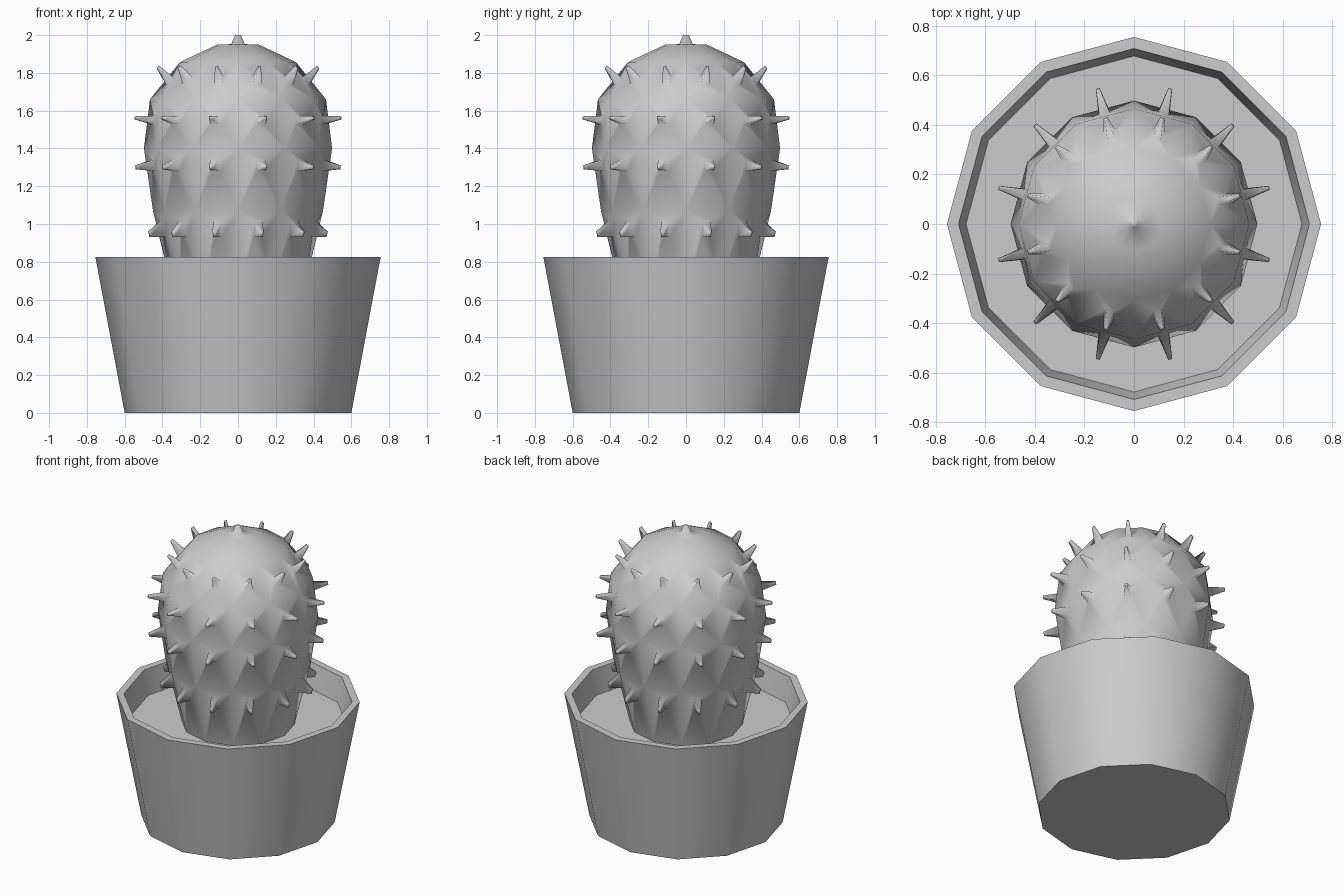
import bpy, bmesh, math
from mathutils import Vector

if "Cube" in bpy.data.objects:
    bpy.data.objects.remove(bpy.data.objects["Cube"])

SIDES = 12


def add_rings(bm, profile):
    """Revolve (radius, height) points; returns bands of faces and the rings."""
    rings = [[bm.verts.new((r * math.cos(i * math.tau / SIDES),
                            r * math.sin(i * math.tau / SIDES), z))
              for i in range(SIDES)] for r, z in profile]
    bands = []
    for a, b in zip(rings, rings[1:]):
        bands.append([bm.faces.new((a[i], a[(i + 1) % SIDES],
                                    b[(i + 1) % SIDES], b[i]))
                      for i in range(SIDES)])
    return bands, rings


def pull(bm, face, centre, scale_w, offset):
    """Extrude one face, shrinking it about its middle and moving it to centre + offset."""
    mid = face.calc_center_median()
    new = bmesh.ops.extrude_discrete_faces(bm, faces=[face])["faces"][0]
    for v in new.verts:
        v.co = centre + (v.co - mid) * scale_w + offset
    return new


def finish(bm, name, angle=None):
    mesh = bpy.data.meshes.new(name)
    bmesh.ops.recalc_face_normals(bm, faces=bm.faces)
    bm.to_mesh(mesh)
    bm.free()
    obj = bpy.data.objects.new(name, mesh)
    bpy.context.collection.objects.link(obj)
    bpy.ops.object.select_all(action='DESELECT')
    obj.select_set(True)
    bpy.context.view_layer.objects.active = obj
    if angle is None:
        bpy.ops.object.shade_smooth()
    else:
        bpy.ops.object.shade_smooth_by_angle(angle=math.radians(angle))
    return obj


# Pot with rim, inner wall and soil surface
bm = bmesh.new()
_, rings = add_rings(bm, [(0.60, 0), (0.755, 0.825), (0.708, 0.825), (0.678, 0.66)])
bm.faces.new(rings[0][::-1])
bm.faces.new(rings[-1])
finish(bm, "pot", 40)

# Cactus body
bm = bmesh.new()
bands, rings = add_rings(bm, [(0.35, 0.655), (0.45, 1.07), (0.498, 1.40),
                              (0.466, 1.66), (0.307, 1.857), (0.11, 1.95)])
cap = bm.faces.new(rings[-1])

# Spines grown out of every side face: base (radius, z), tip (radius, z), base scale
spines = [((0.412, 0.975), (0.487, 0.945), 0.20),
          ((0.467, 1.31), (0.56, 1.30), 0.18),
          ((0.462, 1.55), (0.565, 1.562), 0.18),
          ((0.373, 1.758), (0.438, 1.83), 0.20)]
for band, (base, tip, scale) in zip(bands, spines):
    for i, face in enumerate(band):
        ang = (i + 0.5) * math.tau / SIDES
        out = Vector((math.cos(ang), math.sin(ang), 0))
        at = out * base[0] + Vector((0, 0, base[1]))
        root = pull(bm, face, at, scale, Vector())
        step = out * (tip[0] - base[0]) + Vector((0, 0, tip[1] - base[1]))
        pull(bm, root, at, 0.35, step)

# Top spike
top = Vector((0, 0, 1.952))
root = pull(bm, cap, top, 0.33, Vector())
pull(bm, root, top, 0.4, Vector((0, 0, 0.048)))
finish(bm, "cactus")
